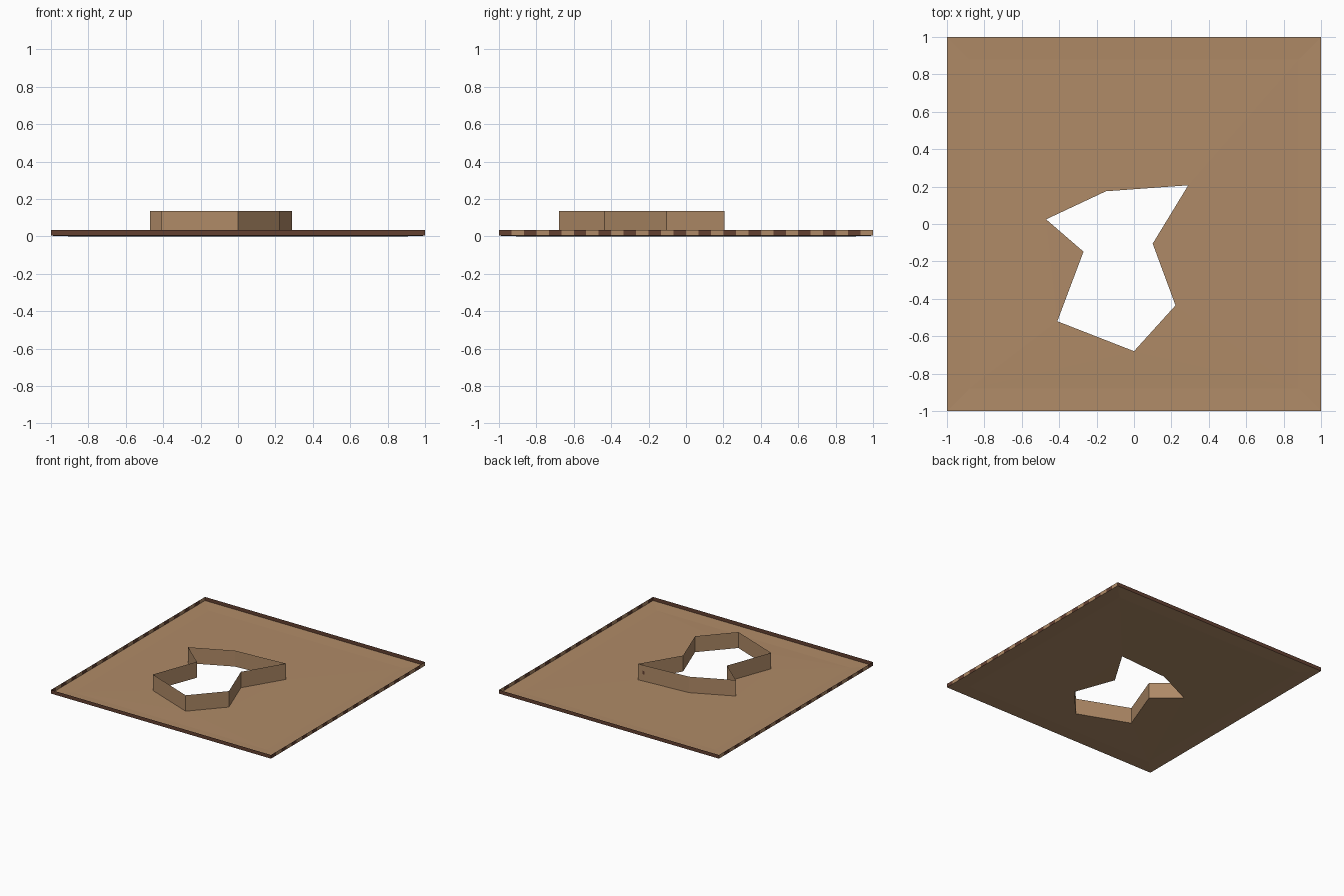
import bpy, bmesh
from mathutils import Vector

if "Cube" in bpy.data.objects:
    bpy.data.objects.remove(bpy.data.objects["Cube"])


def material(name, rgb):
    m = bpy.data.materials.new(name)
    m.diffuse_color = (*rgb, 1)
    m.use_nodes = True
    m.node_tree.nodes["Principled BSDF"].inputs["Base Color"].default_value = m.diffuse_color
    return m


TAN = material("tan earth", (0.43, 0.255, 0.135))
DARK = material("dark brown", (0.125, 0.052, 0.031))


def add_object(name, bm, mats):
    me = bpy.data.meshes.new(name)
    bm.to_mesh(me)
    bm.free()
    for m in mats:
        me.materials.append(m)
    ob = bpy.data.objects.new(name, me)
    bpy.context.scene.collection.objects.link(ob)
    return ob


# Outline of the irregular opening, counter-clockwise from above
HOLE = [(-0.47, 0.025), (-0.41 + 0.14, -0.148), (-0.41, -0.52), (0, -0.68),
        (0.222, -0.435), (0.1, -0.105), (0.29, 0.207), (-0.15, 0.175)]
SQUARE = [(-1, -1), (1, -1), (1, 1), (-1, 1)]
EDGE_Z, RIM_TOP, WALL_TOP = 0.004, 0.034, 0.135


def loop(bm, pts, z, s=1.0):
    return [bm.verts.new((x * s, y * s, z)) for x, y in pts]


def bridge(bm, a, b):
    n = len(a)
    return [bm.faces.new((a[i], a[(i + 1) % n], b[(i + 1) % n], b[i]))
            for i in range(n)]


# Floor: very shallow dish with the opening left empty
bm = bmesh.new()
outer = loop(bm, SQUARE, EDGE_Z)
inner = loop(bm, SQUARE, 0.0, 0.88)
bridge(bm, outer, inner)
hole = loop(bm, HOLE, EDGE_Z)
edges = []
for ring in (inner, hole):
    for i, v in enumerate(ring):
        w = ring[(i + 1) % len(ring)]
        edges.append(bm.edges.get((v, w)) or bm.edges.new((v, w)))
bmesh.ops.triangle_fill(bm, edges=edges, use_beauty=True, normal=Vector((0, 0, 1)))
for f in bm.faces:
    f.normal_update()
    if f.normal.z < 0:
        f.normal_flip()
add_object("floor", bm, [TAN])

# Upright sheet wall round the opening
bm = bmesh.new()
bridge(bm, loop(bm, HOLE, EDGE_Z), loop(bm, HOLE, WALL_TOP))
add_object("opening_wall", bm, [TAN])

# Small dark spot on the back of the wall
bm = bmesh.new()
bm.faces.new([bm.verts.new((x, 0.2065 + (x - 0.29) * 0.0727 + 0.002, z))
              for x, z in ((0.232, 0.06), (0.232, 0.085), (0.252, 0.09), (0.252, 0.06))][::-1])
add_object("wall_spot", bm, [DARK])

# Rim strips: plain at front and back, banded along the two sides
for name, y in (("front_rim", -1), ("back_rim", 1)):
    bm = bmesh.new()
    bm.faces.new([bm.verts.new(p) for p in (
        (y, y, EDGE_Z), (-y, y, EDGE_Z), (-y, y, RIM_TOP), (y, y, RIM_TOP))])
    bmesh.ops.recalc_face_normals(bm, faces=bm.faces)
    for f in bm.faces:
        f.normal_update()
        if f.normal.y * y < 0:
            f.normal_flip()
    add_object(name, bm, [DARK])

BANDS = 30
for name, x in (("left_rim", -1), ("right_rim", 1)):
    bm = bmesh.new()
    rows = [(bm.verts.new((x, -1 + 2 * i / BANDS, EDGE_Z)),
             bm.verts.new((x, -1 + 2 * i / BANDS, RIM_TOP))) for i in range(BANDS + 1)]
    for i in range(BANDS):
        (a, b), (c, d) = rows[i], rows[i + 1]
        f = bm.faces.new((a, c, d, b) if x > 0 else (c, a, b, d))
        f.material_index = i % 2
    add_object(name, bm, [DARK, TAN])
